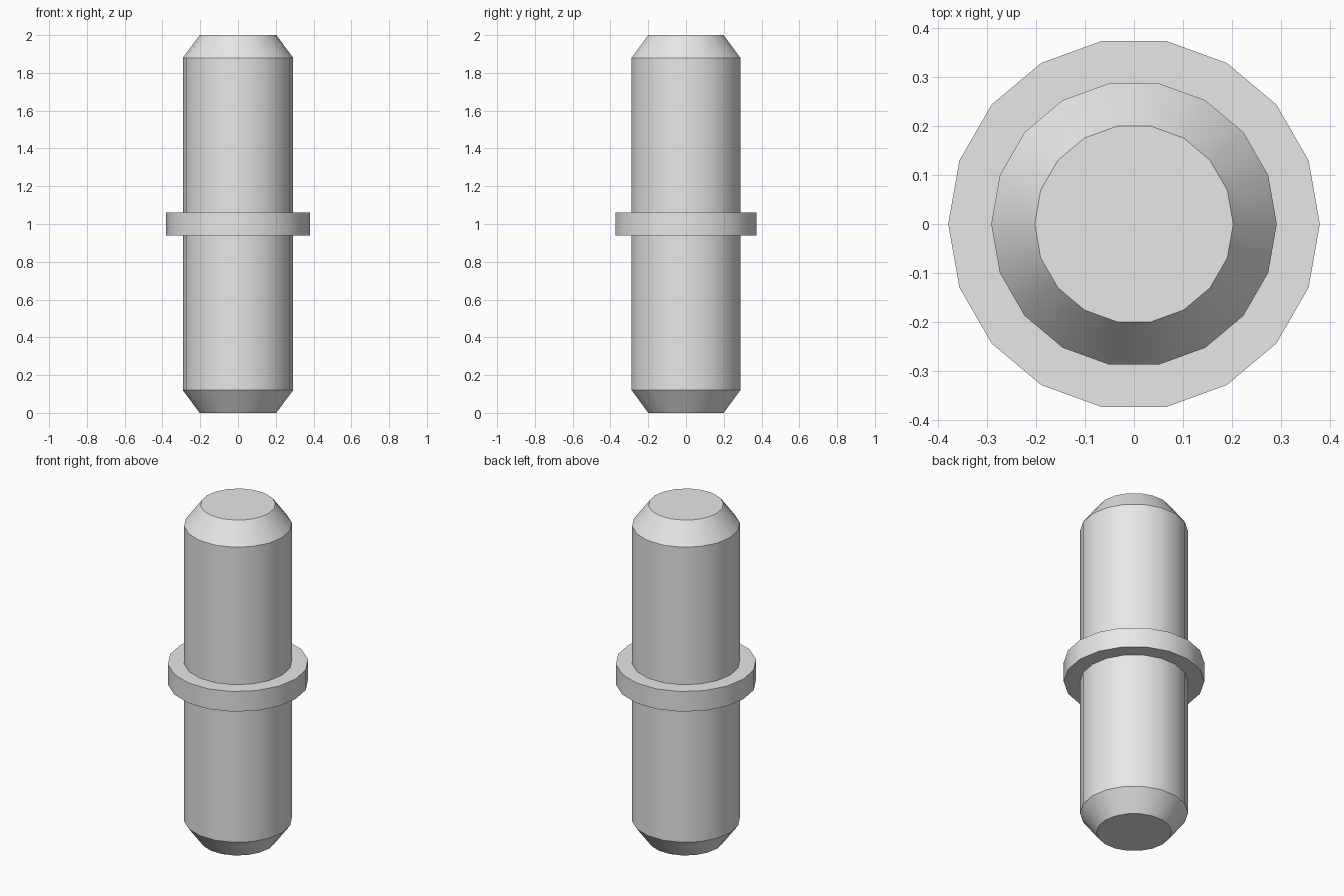
import bpy
import bmesh
from math import radians
from mathutils import Matrix, Vector

SIDES = 18

cube = bpy.data.objects.get("Cube")
if cube:
    bpy.data.objects.remove(cube, do_unlink=True)

# Single grey finish
grey = bpy.data.materials.new("plain grey")
grey.use_nodes = True
colour = (0.8, 0.8, 0.8, 1)
grey.diffuse_color = colour
grey.node_tree.nodes["Principled BSDF"].inputs["Base Color"].default_value = colour


def lathe(name, profile, closed=False):
    """Turn a radius/height profile around the z axis."""
    bm = bmesh.new()
    rings = []
    for radius, height in profile:
        rings.append([
            bm.verts.new(Matrix.Rotation(radians(360 * i / SIDES), 3, "Z") @ Vector((radius, 0, height)))
            for i in range(SIDES)
        ])
    pairs = list(zip(rings, rings[1:]))
    if closed:
        pairs.append((rings[-1], rings[0]))
    else:
        bm.faces.new(rings[0])
        bm.faces.new(rings[-1])
    for low, high in pairs:
        for i in range(SIDES):
            j = (i + 1) % SIDES
            bm.faces.new((low[i], low[j], high[j], high[i]))
    bmesh.ops.recalc_face_normals(bm, faces=bm.faces)
    mesh = bpy.data.meshes.new(name)
    bm.to_mesh(mesh)
    bm.free()
    mesh.materials.append(grey)
    obj = bpy.data.objects.new(name, mesh)
    bpy.context.collection.objects.link(obj)
    bpy.ops.object.select_all(action="DESELECT")
    obj.select_set(True)
    bpy.context.view_layer.objects.active = obj
    bpy.ops.object.shade_smooth_by_angle(angle=radians(30))
    return obj


# Pin with chamfered ends
lathe("pin", [(0.203, 0), (0.292, 0.12), (0.292, 1.88), (0.203, 2)])

# Collar around the middle
lathe("collar", [(0.292, 0.94), (0.38, 0.94), (0.38, 1.06), (0.292, 1.06)], closed=True)
